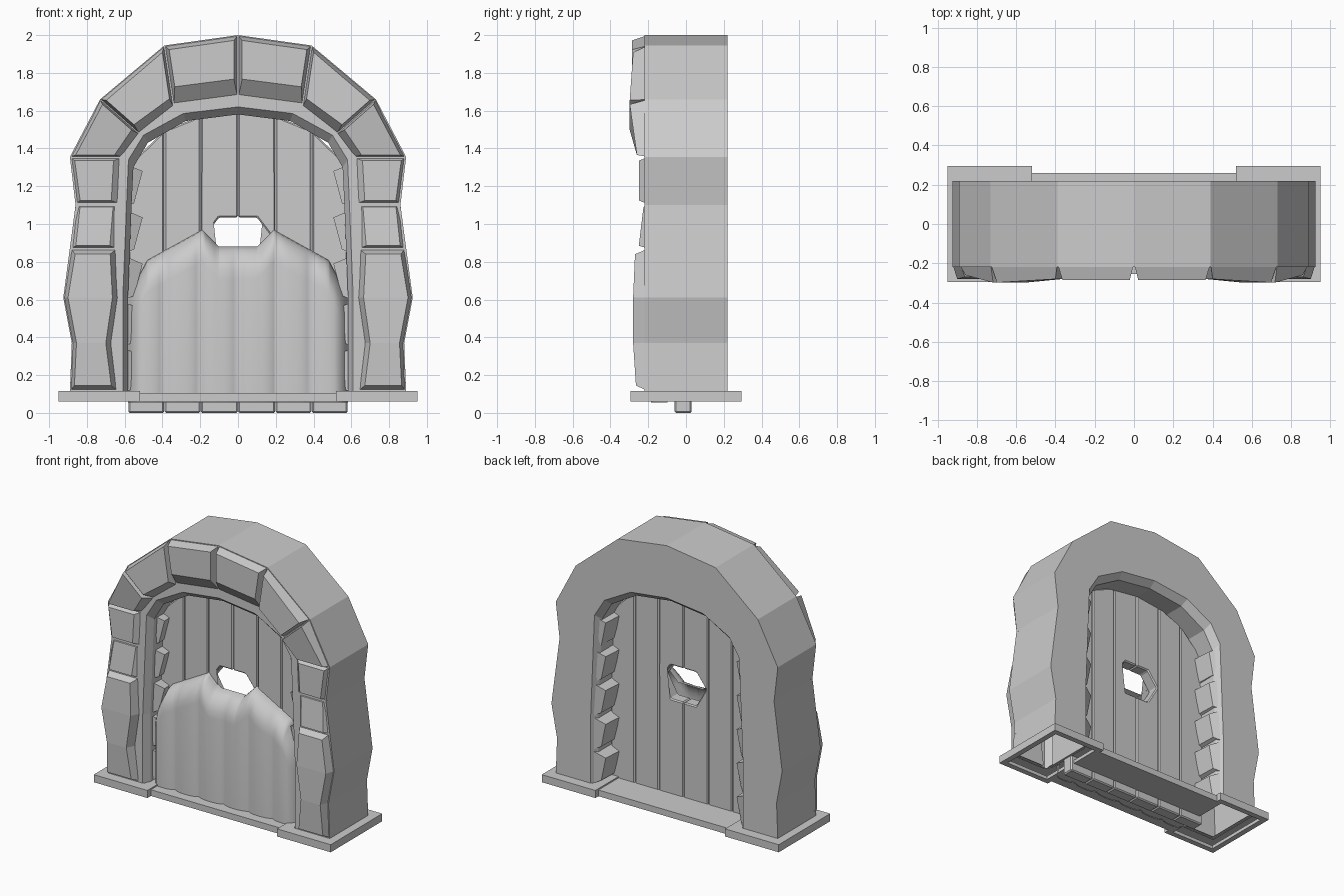
import bpy, bmesh, math
from mathutils import Vector

cube = bpy.data.objects.get("Cube")
if cube:
    bpy.data.objects.remove(cube)

stone_grey = bpy.data.materials.new("stone_grey")
stone_grey.use_nodes = True
GREY = (0.6, 0.6, 0.6, 1)
stone_grey.diffuse_color = GREY
stone_grey.node_tree.nodes["Principled BSDF"].inputs["Base Color"].default_value = GREY


def make(name, verts, faces, recalc=True):
    mesh = bpy.data.meshes.new(name)
    bm = bmesh.new()
    vs = [bm.verts.new(v) for v in verts]
    for f in faces:
        bm.faces.new([vs[i] for i in f])
    if recalc:
        bmesh.ops.recalc_face_normals(bm, faces=bm.faces)
    bm.to_mesh(mesh)
    bm.free()
    mesh.materials.append(stone_grey)
    obj = bpy.data.objects.new(name, mesh)
    bpy.context.collection.objects.link(obj)
    return obj


def loft(name, rings, closed=True, caps=True):
    """Join equal point rings into a tube or sheet."""
    n, m = len(rings[0]), len(rings)
    faces = [(r * n + i, r * n + (i + 1) % n, (r + 1) * n + (i + 1) % n, (r + 1) * n + i)
             for r in range(m - 1) for i in range(n if closed else n - 1)]
    if caps:
        faces += [tuple(range(n)), tuple(range((m - 1) * n, m * n))]
    return make(name, [p for ring in rings for p in ring], faces)


def slab(name, outline, y0, y1):
    return loft(name, [[(x, y, z) for x, z in outline] for y in (y0, y1)])


def interp(table, x):
    for (a, za), (b, zb) in zip(table, table[1:]):
        if x <= b:
            return za + (zb - za) * (x - a) / (b - a)
    return table[-1][1]


def mirrored(half):
    return [(-x, z) for x, z in half] + [p for p in half[-2::-1]]


# Arch body: a cross-section swept along the outer and inner outlines
outer = [(.89, .11), (.88, .37), (.925, .61), (.86, 1.1), (.89, 1.355),
         (.73, 1.66), (.39, 1.945), (0, 2)]
inner = [(.61, .11), (.61, .37), (.61, .61), (.59, 1.1), (.58, 1.34),
         (.5, 1.47), (.29, 1.585), (0, 1.62)]
reveal = [(x * .955, z - (.04 if z > 1.3 else 0)) for x, z in inner]
rings = []
for (ox, oz), (ix, iz), (rx, rz) in zip(mirrored(outer), mirrored(inner), mirrored(reveal)):
    rings.append([(ox, -.22, oz), (ox, .22, oz), (ix, .22, iz),
                  (rx, .17, rz), (rx, -.17, rz), (ix, -.22, iz)])
loft("arch_body", rings, caps=False)


# Facing stones: rungs of (outer point, inner point, front depth)
def facing_stone(name, rungs, inner_chamfer, end_chamfer, side):
    base, front = [], []
    last = len(rungs) - 1
    for k, (o, i, y) in enumerate(rungs):
        o, i = Vector(o), Vector(i)
        along = Vector((0, 0))
        if k in (0, last):
            other = rungs[1 if k == 0 else last - 1]
            mid = (Vector(other[0]) + Vector(other[1]) - o - i) / 2
            along = mid.normalized() * end_chamfer
        across = (i - o).normalized()
        base.append((o, i, -.2))
        front.append((o + across * .025 + along, i - across * inner_chamfer + along, y))

    def place(p, y):
        return (side * p.x, y, p.y)
    loft(name, [[place(o, -.2), place(i, -.2), place(fi, y), place(fo, y)]
                for (o, i, _), (fo, fi, y) in zip(base, front)])


j1, j2, j3 = ((.885, .87), (.64, .87)), ((.86, 1.105), (.62, 1.105)), ((.89, 1.355), (.61, 1.355))
j4, j5, j6 = ((.73, 1.66), (.52, 1.475)), ((.39, 1.945), (.34, 1.615)), ((0, 2), (0, 1.66))
stones = [
    ("lower_jamb_stone", [((.89, .115), (.635, .115), -.265), ((.88, .37), (.665, .37), -.28),
                          ((.925, .61), (.63, .61), -.28), (*j1, -.27)], .035, .03),
    ("middle_jamb_stone", [(*j1, -.25), (*j2, -.225)], .04, .015),
    ("upper_jamb_stone", [(*j2, -.25), (*j3, -.25)], .05, .02),
    ("springer_stone", [(*j3, -.26), (*j4, -.298)], .05, .012),
    ("haunch_stone", [(*j4, -.298), (*j5, -.28)], .06, .018),
    ("crown_stone", [(*j5, -.285), (*j6, -.285)], .11, .022),
]
for side, tag in ((1, "left"), (-1, "right")):
    for name, rungs, inner_ch, end_ch in stones:
        facing_stone(f"{tag}_{name}", rungs, inner_ch, end_ch, side)

    # Small stones lining the reveal, each leaning in towards its top
    for k in range(5):
        z0 = .11 + k * .245
        z1 = z0 + .23
        loft(f"{tag}_reveal_stone_{k + 1}", [
            [(side * .6, y + e, z0), (side * .6, y + e, z1),
             (side * (.505 + w), y, z1 - .04), (side * (.55 + w / 2), y, z0 + .02)]
            for y, e, w in ((-.12, -.03, 0), (.17, .03, .02))])

    # Plinth: a frame open underneath
    cx, hx, hy = side * .735, .215, .295
    loft(f"{tag}_plinth", [[(cx + sx * (hx - d), sy * (hy - d), z)
                            for sx, sy in ((-1, -1), (1, -1), (1, 1), (-1, 1))]
                           for d, z in ((.04, .085), (.04, .06), (0, .06), (0, .115), (.08, .115))],
         caps=False)

# Sill
slab("sill", [(-.53, .06), (.53, .06), (.53, .105), (-.53, .105)], -.255, .26)

# Door planks, the two middle ones notched for the hexagonal hole
top_line = [(0, 1.6), (.28, 1.56), (.48, 1.44), (.56, 1.33), (.59, 1.3)]
hole = [(0, .79), (.1, .79), (.18, .93), (.1, 1.035), (0, 1.035)]
edges = [0, .198, .39, .582]
for side, tag in ((1, "left"), (-1, "right")):
    for k in range(3):
        a, b = edges[k] + .001, edges[k + 1] - .001
        parts = [[(a, 0), (b, 0), (b, interp(top_line, b)), (a, interp(top_line, a))]]
        if k == 0:
            parts[0] += [(max(x, a), z) for x, z in reversed(hole)]
        for outline in parts:
            plank = slab(f"{tag}_door_plank_{k + 1}", [(side * x, z) for x, z in outline], -.06, .03)
            bevel = plank.modifiers.new("worn_edges", "BEVEL")
            bevel.width = .008
            bevel.segments = 1

# Bulging lower front of the door, scalloped plank by plank
crest = [(0, .88), (.1, .88), (.19, .97), (.48, .81), (.56, .66), (.585, .61)]
half = sorted({round(edges[k] + (edges[k + 1] - edges[k]) * t / 8, 4)
               for k in range(3) for t in range(9)} | {.1, .19, .48, .57})
columns = [-x for x in reversed(half[1:])] + half
drops = [0, .006, .02, .045, .08, .12, .17]


def rounded(t):
    t = min(1, max(0, t))
    return math.sqrt(1 - (1 - t) ** 2)


grid = []
for x in columns:
    ax, top = abs(x), interp(crest, abs(x))
    cell = next(k for k in range(3) if ax <= edges[k + 1])
    u = (ax - edges[cell]) / (edges[cell + 1] - edges[cell])
    groove = .022 * abs(2 * u - 1) ** 3
    wrap = rounded((.59 - ax) / .08)
    column = []
    for d in drops + [None]:
        z = .055 if d is None else top - d
        puff = 1 if d is None else rounded(d / .17)
        column.append((x, -.05 - (.135 - groove) * wrap * puff, z))
    grid.append(column)
bulge = loft("door_lower_front", grid, closed=False, caps=False)
for poly in bulge.data.polygons:
    poly.use_smooth = True
